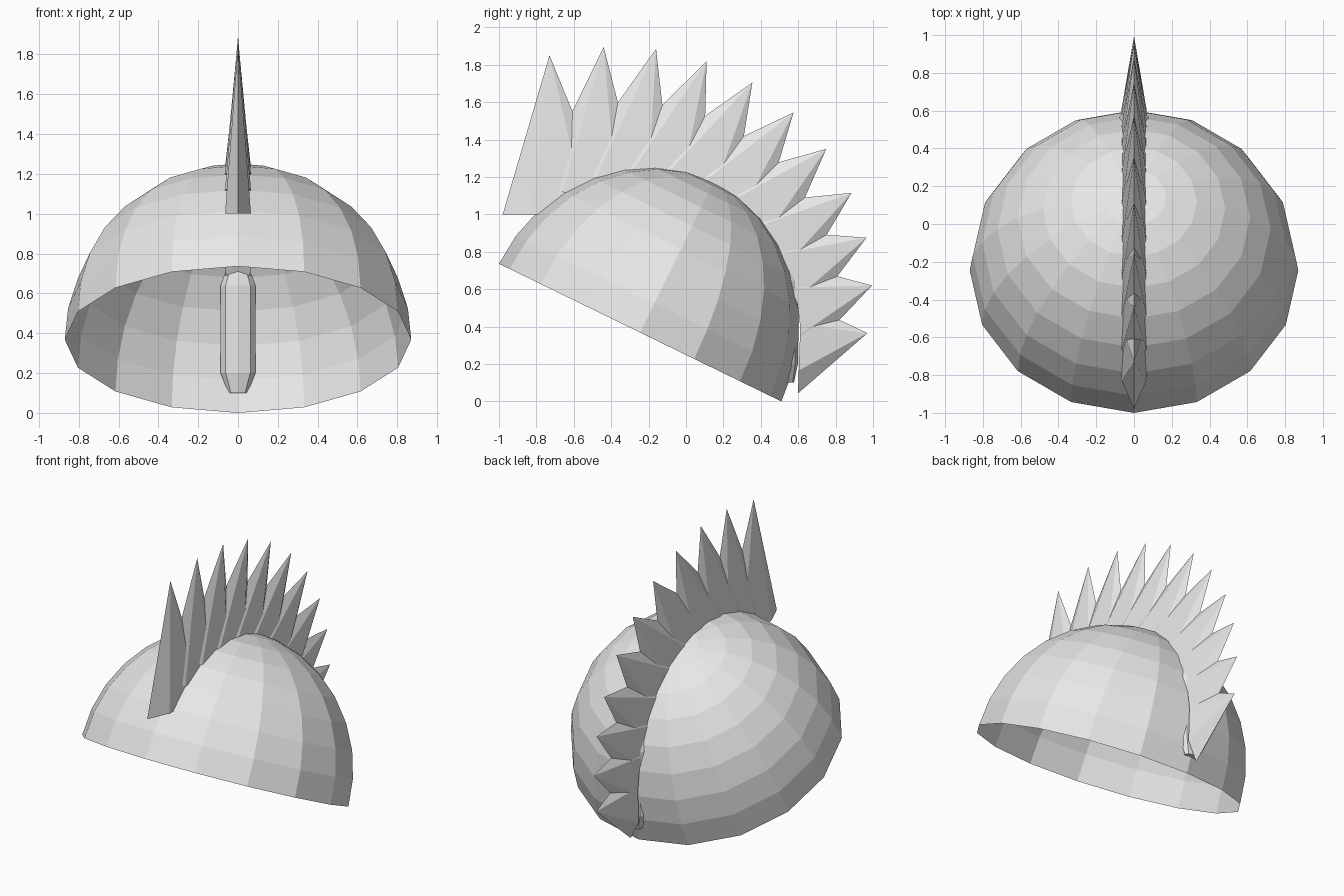
import bpy, bmesh
from math import radians, sin, cos
from mathutils import Matrix, Vector

cube = bpy.data.objects.get("Cube")
if cube:
    bpy.data.objects.remove(cube)

grey = bpy.data.materials.new("light_grey")
grey.use_nodes = True
colour = (0.8, 0.8, 0.8, 1)
grey.diffuse_color = colour
grey.node_tree.nodes["Principled BSDF"].inputs["Base Color"].default_value = colour


def finish(bm, name):
    bmesh.ops.recalc_face_normals(bm, faces=bm.faces[:])
    mesh = bpy.data.meshes.new(name)
    bm.to_mesh(mesh)
    bm.free()
    mesh.materials.append(grey)
    obj = bpy.data.objects.new(name, mesh)
    bpy.context.collection.objects.link(obj)
    return obj


# Helmet dome: open half sphere tipped backwards
bm = bmesh.new()
bmesh.ops.create_uvsphere(bm, u_segments=16, v_segments=16, radius=1)
lower = [v for v in bm.verts if v.co.z < -0.01]
bmesh.ops.delete(bm, geom=lower, context='VERTS')
place = (Matrix.Translation((0, -0.245, 0.368))
         @ Matrix.Rotation(radians(-26), 4, 'X')
         @ Matrix.Diagonal((0.87, 0.84, 0.895, 1)))
bm.transform(place)
finish(bm, "helmet_dome")

# Crest: flattened six-sided spikes fanning from the front to the back
tips = [(-0.73, 1.85), (-0.44, 1.895), (-0.16, 1.885), (0.11, 1.82),
        (0.355, 1.705), (0.575, 1.545), (0.75, 1.35), (0.885, 1.115),
        (0.965, 0.875), (0.995, 0.62), (0.97, 0.365)]
for i, (y, z) in enumerate(tips):
    t = i / (len(tips) - 1)
    turn = radians(92 * t)
    radius = 0.30 - 0.055 * t
    height = 0.85 - 0.49 * t
    lean = 0.05 + 0.04 * t
    along = Vector((0, cos(turn), -sin(turn)))
    outward = Vector((0, sin(turn), cos(turn)))
    tip = Vector((0, y, z))
    centre = tip - outward * height + along * lean
    bm = bmesh.new()
    base = []
    for k in range(6):
        a = radians(60 * k)
        base.append(bm.verts.new(centre + along * radius * cos(a)
                                 + Vector((0.075 * sin(a), 0, 0))))
    apex = bm.verts.new(tip)
    bm.faces.new(base)
    for k in range(6):
        bm.faces.new((base[k], base[(k + 1) % 6], apex))
    finish(bm, f"crest_spike_{i + 1}")

# Rear support: upright eight-sided bar with tapered ends
bm = bmesh.new()
profile = [(0.05, 0.10), (0.087, 0.20), (0.087, 0.64), (0.05, 0.74)]
rings = []
for r, z in profile:
    rings.append([bm.verts.new((r * cos(radians(45 * k)),
                                0.55 + 0.55 * r * sin(radians(45 * k)), z))
                  for k in range(8)])
for low, high in zip(rings, rings[1:]):
    for k in range(8):
        n = (k + 1) % 8
        bm.faces.new((low[k], low[n], high[n], high[k]))
bm.faces.new(rings[0])
bm.faces.new(rings[-1])
finish(bm, "rear_support")
